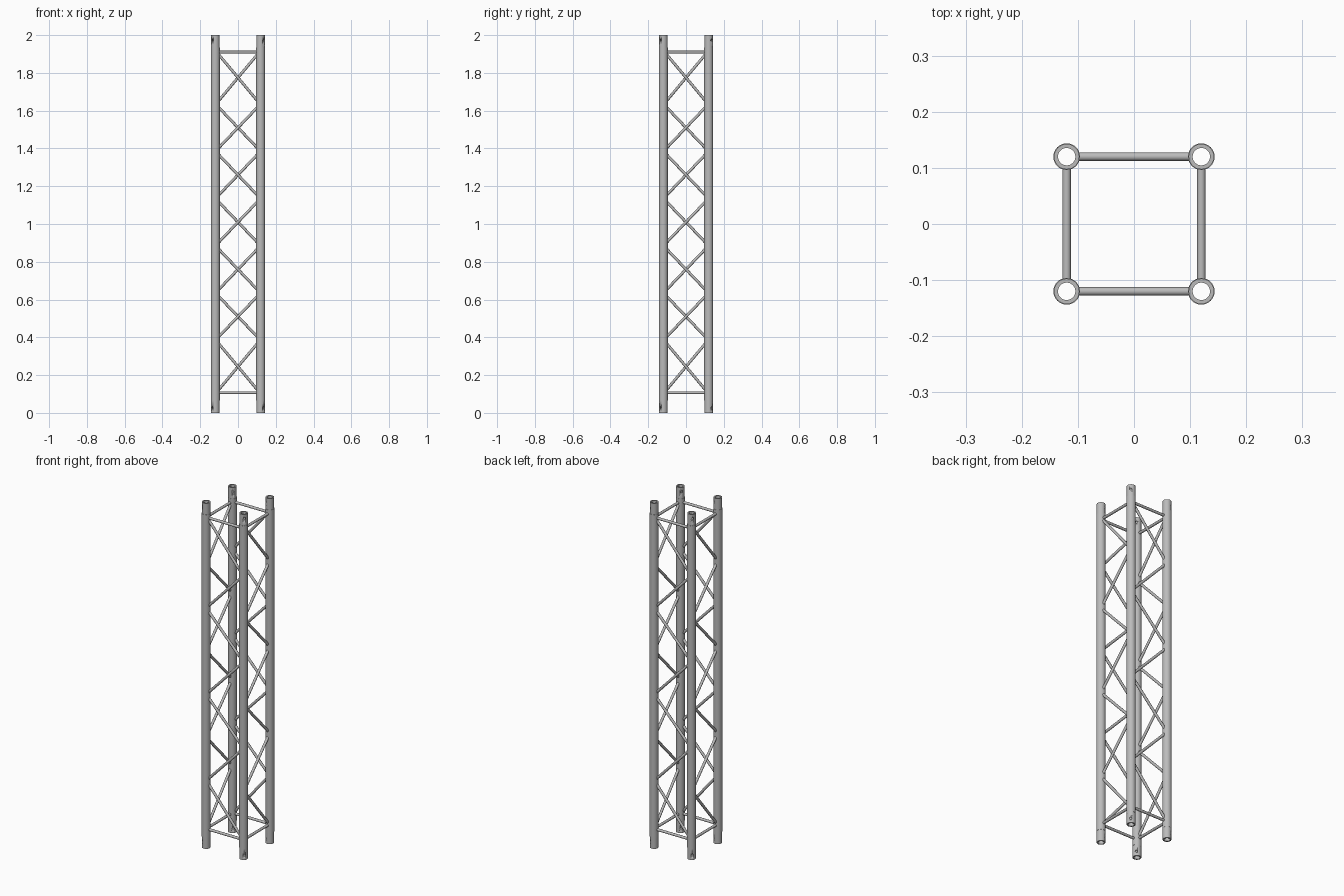
import bpy, bmesh, math
from mathutils import Matrix

SPACING = 0.12      # tube centre offset from the axis
HEIGHT = 2.0
TUBE_R, END_R, BORE_R = 0.0238, 0.0226, 0.0155
END_LEN = 0.065
BRACE_R = 0.0075
REACH = 0.102       # braces stop inside the tube wall

cube = bpy.data.objects.get("Cube")
if cube:
    bpy.data.objects.remove(cube)

metal = bpy.data.materials.new("brushed aluminium grey")
metal.use_nodes = True
GREY = (0.5, 0.5, 0.5, 1)
metal.diffuse_color = GREY
metal.node_tree.nodes["Principled BSDF"].inputs["Base Color"].default_value = GREY


def finish(name, bm):
    """Turn a bmesh into a smooth shaded object with sharp edges kept."""
    bmesh.ops.recalc_face_normals(bm, faces=bm.faces)
    mesh = bpy.data.meshes.new(name)
    bm.to_mesh(mesh)
    bm.free()
    mesh.materials.append(metal)
    obj = bpy.data.objects.new(name, mesh)
    bpy.context.collection.objects.link(obj)
    bpy.ops.object.select_all(action="DESELECT")
    obj.select_set(True)
    bpy.context.view_layer.objects.active = obj
    bpy.ops.object.shade_smooth_by_angle(angle=math.radians(35))
    return obj


def turn(side):
    return Matrix.Rotation(side * math.pi / 2, 4, "Z")


def tube(name, side):
    """Hollow upright with narrower ends, spun from its wall profile."""
    top = HEIGHT - END_LEN
    profile = [(BORE_R, 0), (END_R, 0), (END_R, END_LEN), (TUBE_R, END_LEN),
               (TUBE_R, top), (END_R, top), (END_R, HEIGHT), (BORE_R, HEIGHT)]
    bm = bmesh.new()
    verts = [bm.verts.new((r, 0, z)) for r, z in profile]
    edges = [bm.edges.new((verts[i - 1], verts[i])) for i in range(len(verts))]
    bmesh.ops.spin(bm, geom=verts + edges, cent=(0, 0, 0), axis=(0, 0, 1),
                   angle=math.tau, steps=32, use_duplicate=False)
    bmesh.ops.remove_doubles(bm, verts=bm.verts, dist=1e-5)
    bm.transform(turn(side) @ Matrix.Translation((SPACING, -SPACING, 0)))
    return finish(name, bm)


def pin_cutter(name, side):
    """Diagonal pins for the holes near both ends of an upright."""
    bm = bmesh.new()
    for z in (0.027, HEIGHT - 0.027):
        place = (turn(side) @ Matrix.Translation((SPACING, -SPACING, z))
                 @ Matrix.Rotation(-math.pi / 4, 4, "Z")
                 @ Matrix.Rotation(math.pi / 2, 4, "Y"))
        bmesh.ops.create_cone(bm, cap_ends=True, segments=16, radius1=0.006,
                              radius2=0.006, depth=0.08, matrix=place)
    obj = finish(name, bm)
    obj.hide_render = True
    obj.hide_set(True)
    return obj


def brace(name, side, z, rise):
    """Rod across one side, sheared so that its ends stay upright."""
    slope = rise / REACH
    bm = bmesh.new()
    bmesh.ops.create_cone(bm, cap_ends=True, segments=16, radius1=BRACE_R,
                          radius2=BRACE_R, depth=2 * REACH,
                          matrix=Matrix.Rotation(math.pi / 2, 4, "Y"))
    for v in bm.verts:
        v.co.z = v.co.z * math.hypot(1, slope) + slope * v.co.x
    bm.transform(turn(side) @ Matrix.Translation((0, -SPACING, z)))
    return finish(name, bm)


# Zigzag heights: five even bays between two taller end bays
bays = [(0.245, 0.122)] + [(0.51 + 0.25 * i, 0.107) for i in range(5)] + [(1.775, 0.122)]

for side, label in enumerate(("front", "left", "back", "right")):
    # Upright with pin holes
    upright = tube(label + "_upright", side)
    cutter = pin_cutter(label + "_pin_cutter", side)
    holes = upright.modifiers.new("pin holes", "BOOLEAN")
    holes.operation = "DIFFERENCE"
    holes.solver = "EXACT"
    holes.object = cutter

    # Level braces at both ends
    brace(label + "_bottom_brace", side, 0.107, 0)
    brace(label + "_top_brace", side, 1.91, 0)

    # Diagonal braces, alternating direction up the side
    for i, (z, rise) in enumerate(bays):
        brace(f"{label}_diagonal_{i + 1}", side, z, rise if i % 2 else -rise)
